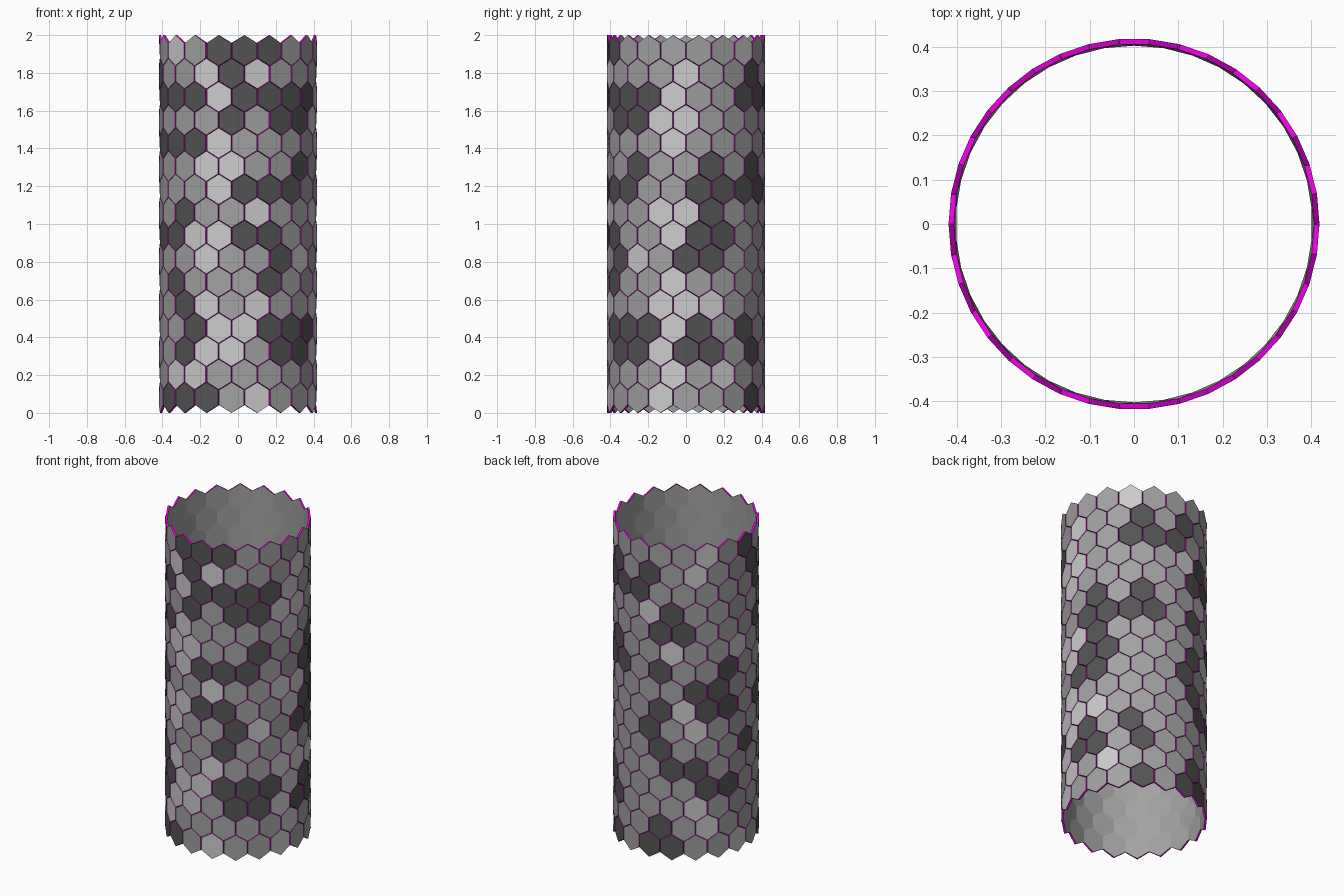
import bpy, bmesh
from math import pi, sin, cos

if "Cube" in bpy.data.objects:
    bpy.data.objects.remove(bpy.data.objects["Cube"])

COLS = 19                 # tiles around the tube
R_IN, THICK = 0.407, 0.012
S = 2.0 / 24.5            # hexagon side: 16 interlocking rows fill 2 units
STEP = 2 * pi / COLS

# Tile shades from bottom row to top row: d = dark, l = light, . = medium
PATTERN = [
    ".ddd.l..l...d.dd..l",
    ".ll.....l.l...d.l..",
    "..dll.ddldd.d...l..",
    "..dlldddld.d....dd.",
    "..dl.l..lll....dd..",
    ".d...d..l.....d...d",
    "...l..dl.dd...d.l..",
    "ddlldd..ldd...dldd.",
    "..d..l..lld.....dd.",
    "...lddd..dddd.d..d.",
    "...ll..d..d.d..l..l",
    "dddl....l.....dd...",
    "....d.ddll....ld...",
    "dddlddddl..ddd.....",
    "d..ldl...l..d.d.l..",
    ".l.ddd.....l....l.d",
]


def material(name, rgb):
    m = bpy.data.materials.new(name)
    m.diffuse_color = (*rgb, 1)
    m.use_nodes = True
    m.node_tree.nodes["Principled BSDF"].inputs["Base Color"].default_value = m.diffuse_color
    return m


mats = [material("medium_grey", (0.36, 0.36, 0.36)),
        material("light_grey", (0.6, 0.6, 0.6)),
        material("dark_grey", (0.09, 0.09, 0.09)),
        material("magenta_edge", (0.8, 0.0, 0.75))]
SHADE = {".": 0, "l": 1, "d": 2}

# Hexagon corners as (half-column, height) around the tile centre
CORNERS = [(0, -S), (0.5, -S / 2), (0.5, S / 2), (0, S), (-0.5, S / 2), (-0.5, -S / 2)]


def add_tile(bm, angle, z, shade):
    """One hexagonal plate: inner face, outer face pushed along its normal, magenta rim."""
    nx, ny = cos(angle), sin(angle)
    inner, outer = [], []
    for c, dz in CORNERS:
        a = angle + c * STEP
        x, y = R_IN * cos(a), R_IN * sin(a)
        inner.append(bm.verts.new((x, y, z + dz)))
        # outer corners draw in slightly so the rim shows as a thin groove
        h = -0.0012 * c * 2
        outer.append(bm.verts.new((x + nx * THICK - ny * h, y + ny * THICK + nx * h,
                                   z + dz * (1 if abs(c) < 0.1 and z + dz in (0, 2) else 0.98))))
    bm.faces.new(outer).material_index = shade
    bm.faces.new(inner[::-1]).material_index = 0
    for i in range(6):
        k = (i + 1) % 6
        bm.faces.new((inner[i], inner[k], outer[k], outer[i])).material_index = 3


# Tube of tiles, every other row shifted by half a tile
bm = bmesh.new()
for row, shades in enumerate(PATTERN):
    for i, ch in enumerate(shades):
        add_tile(bm, (i - 9 + 0.5 * (row % 2)) * STEP, S + row * 1.5 * S, SHADE[ch])

mesh = bpy.data.meshes.new("hexagon_tile_tube")
bm.to_mesh(mesh)
bm.free()
for m in mats:
    mesh.materials.append(m)
bpy.context.collection.objects.link(bpy.data.objects.new("hexagon_tile_tube", mesh))
